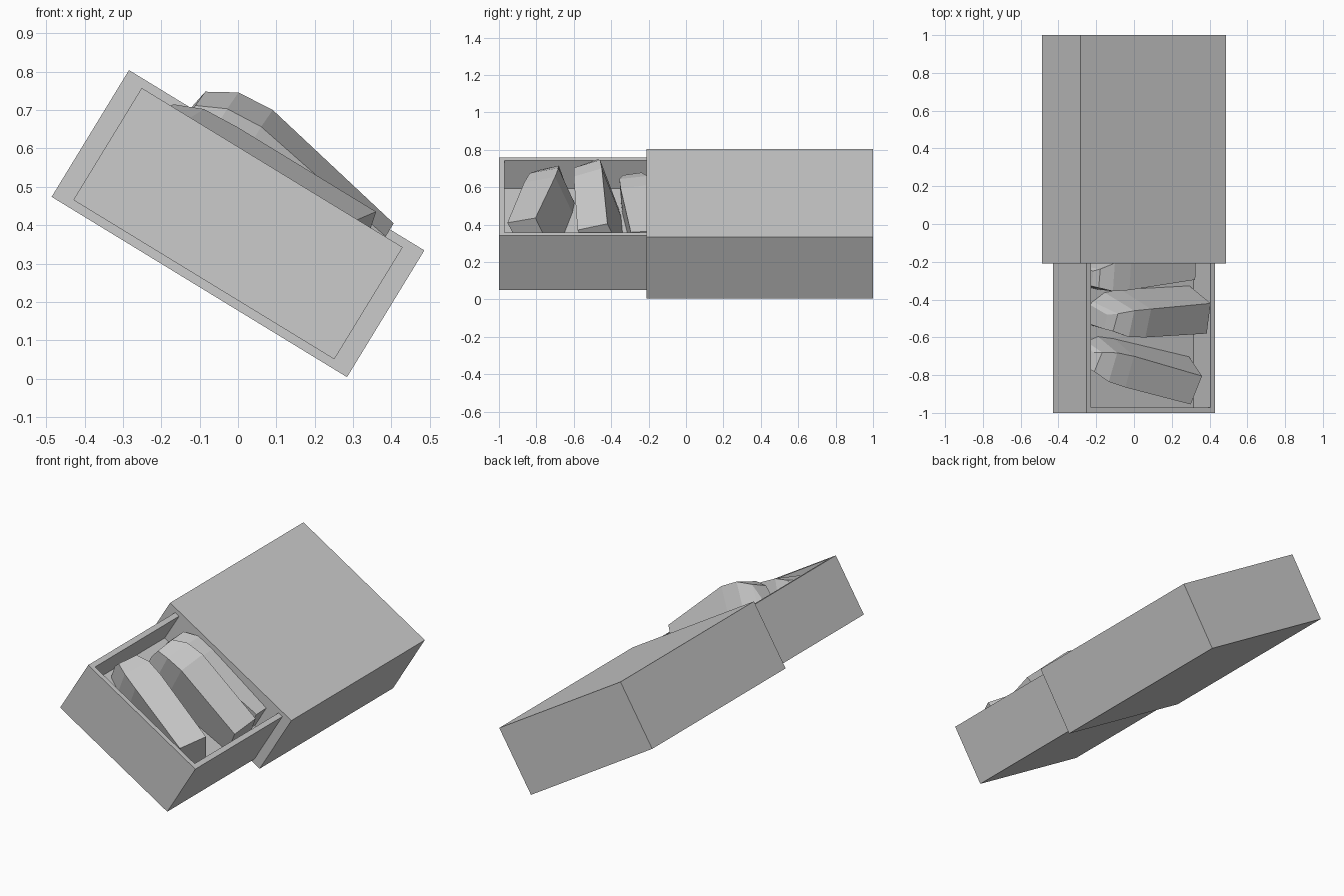
import bpy, bmesh, math
from mathutils import Vector

if "Cube" in bpy.data.objects:
    bpy.data.objects.remove(bpy.data.objects["Cube"])

TILT = math.radians(31.4)
C, S = math.cos(TILT), math.sin(TILT)
MID_Z = 0.404


def place(u, y, n):
    """Box coordinates (across, depth, height) to the tilted world."""
    return Vector((C * u + S * n, y, MID_Z - S * u + C * n))


def finish(bm, name):
    for v in bm.verts:
        v.co = place(*v.co)
    bmesh.ops.recalc_face_normals(bm, faces=bm.faces[:])
    mesh = bpy.data.meshes.new(name)
    bm.to_mesh(mesh)
    bm.free()
    obj = bpy.data.objects.new(name, mesh)
    bpy.context.collection.objects.link(obj)
    return obj


def box(width, y0, y1, height):
    bm = bmesh.new()
    bmesh.ops.create_cube(bm, size=1)
    for v in bm.verts:
        v.co = (v.co.x * width, (y0 + y1) / 2 + v.co.y * (y1 - y0), v.co.z * height)
    return bm


# closed outer sleeve
finish(box(0.902, -0.21, 1.0, 0.387), "sleeve")

# sliding tray: inset the top, then sink a pocket
bm = box(0.797, -1.0, -0.17, 0.342)
bm.normal_update()
top = max(bm.faces, key=lambda f: f.calc_center_median().z)
bmesh.ops.inset_region(bm, faces=[top], thickness=0.04)
pocket = bmesh.ops.extrude_face_region(bm, geom=[top])
bmesh.ops.translate(bm, vec=(0, 0, -0.175),
                    verts=[g for g in pocket["geom"] if isinstance(g, bmesh.types.BMVert)])
if top.is_valid:
    bmesh.ops.delete(bm, geom=[top], context='FACES_ONLY')
finish(bm, "tray")

# tip rings: advance, width scale, height scale
TIP = [(-0.10, 0.93, 0.975), (-0.175, 0.62, 0.83), (-0.19, 0.50, 0.55)]


def finger(name, base, shoulder):
    """Four-sided finger; corners run left top, right top, right bottom, left bottom."""
    base = [Vector(p) for p in base]
    shoulder = [Vector(p) for p in shoulder]
    mid = sum(shoulder, Vector()) / 4
    axis = mid - sum(base, Vector()) / 4
    slope = axis.y / axis.x
    rings = [base, shoulder]
    for du, sy, sn in TIP:
        rings.append([Vector((p.x + du, mid.y + (p.y - mid.y) * sy + du * slope, p.z * sn))
                      for p in shoulder])
    bm = bmesh.new()
    loops = [[bm.verts.new(p) for p in r] for r in rings]
    for a, b in zip(loops, loops[1:]):
        for i in range(4):
            j = (i + 1) % 4
            bm.faces.new((a[i], a[j], b[j], b[i]))
    bm.faces.new(loops[0])
    bm.faces.new(loops[-1])
    finish(bm, name)


# three rolled, tapering fingers lying in the tray
finger("front_finger",
       [(.253, -.955, .161), (.291, -.805, .214), (.345, -.70, -.01), (.28, -.87, -.01)],
       [(-.155, -.865, .165), (-.131, -.70, .214), (-.12, -.605, -.01), (-.15, -.80, -.01)])
finger("middle_finger",
       [(.346, -.58, .172), (.346, -.42, .212), (.346, -.325, -.01), (.346, -.51, -.01)],
       [(-.08, -.60, .247), (-.077, -.45, .30), (-.08, -.345, -.01), (-.08, -.55, -.01)])
finger("rear_finger",
       [(.30, -.295, .13), (.30, -.15, .14), (.30, -.12, -.01), (.30, -.285, -.01)],
       [(-.12, -.35, .15), (-.12, -.19, .17), (-.12, -.17, -.01), (-.12, -.34, -.01)])
